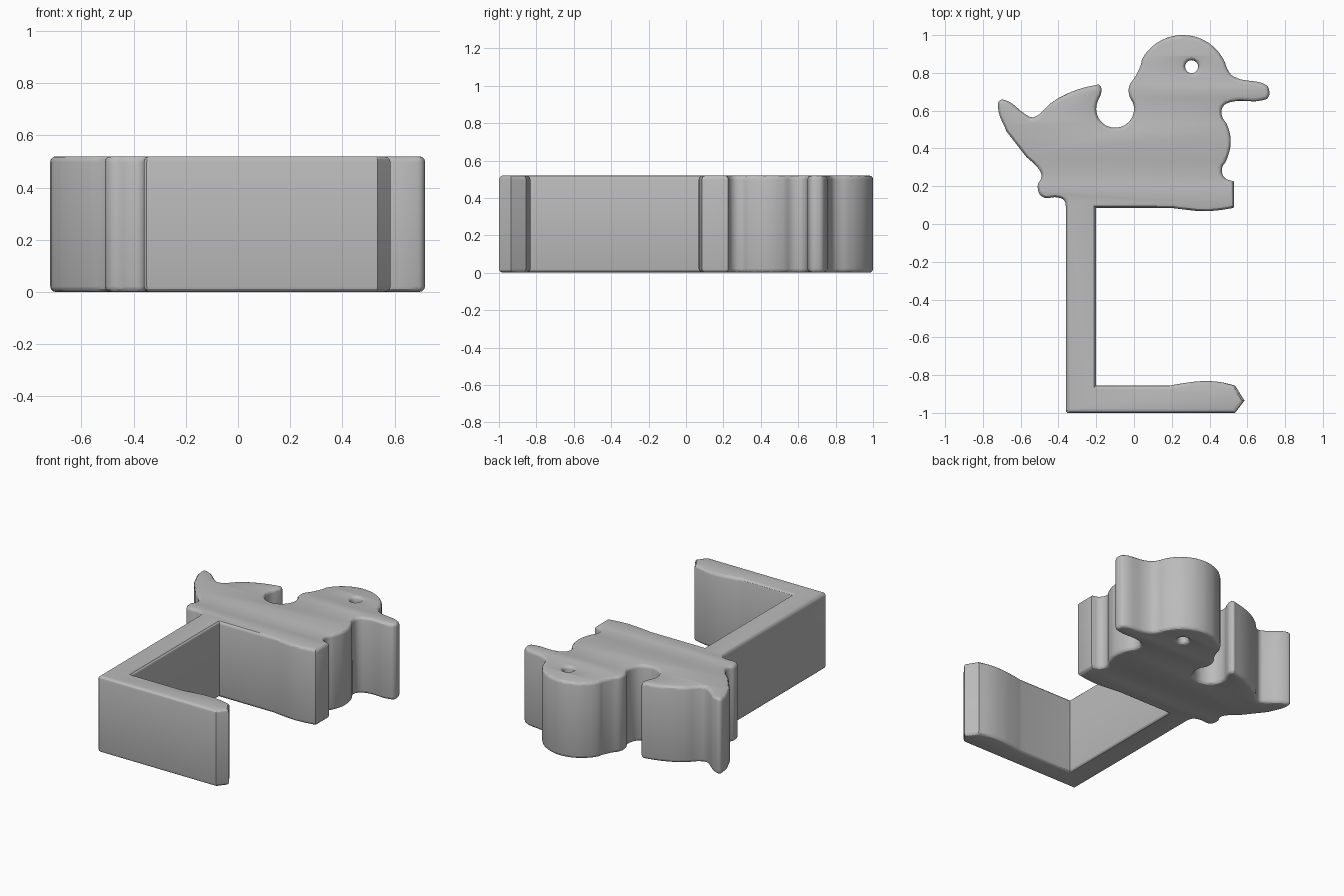
import bpy
from math import cos, sin, radians

HEIGHT = 0.52
ROUND = 0.022

cube = bpy.data.objects.get("Cube")
if cube:
    bpy.data.objects.remove(cube, do_unlink=True)


def arc(cx, cy, radius, start, end, steps):
    """Points along a circular arc, angles in degrees."""
    angles = [radians(start + (end - start) * i / steps) for i in range(steps + 1)]
    return [(cx + radius * cos(a), cy + radius * sin(a)) for a in angles]


def add_outline(curve, sections):
    """Closed outline from (handle type, points) sections."""
    points = [(kind, p) for kind, section in sections for p in section]
    spline = curve.splines.new("BEZIER")
    spline.bezier_points.add(len(points) - 1)
    for knot, (kind, (x, y)) in zip(spline.bezier_points, points):
        knot.co = (x, y, 0)
        knot.handle_left_type = knot.handle_right_type = kind
    spline.use_cyclic_u = True
    spline.resolution_u = 5


# L-shaped bracket: lower arm with its pointed tip, then the upright
lower_arm = [(-0.36, -0.99), (-0.35, -1), (0.535, -1), (0.585, -0.935), (0.535, -0.855)]
arm_swell = [(0.45, -0.836), (0.36, -0.832), (0.28, -0.84)]
inner_corners = [(0.19, -0.855), (-0.2, -0.855), (-0.2, 0.085), (0.2, 0.085)]

# Bird body: belly, breast and beak
belly = [(0.28, 0.075), (0.36, 0.068), (0.45, 0.073)]
breast_foot = [(0.525, 0.085), (0.53, 0.095), (0.53, 0.225)]
breast = [(0.48, 0.245), (0.465, 0.29), (0.49, 0.34), (0.512, 0.43),
          (0.495, 0.52), (0.465, 0.575), (0.47, 0.62), (0.51, 0.645)]
beak = [(0.68, 0.655), (0.71, 0.67), (0.715, 0.71), (0.7, 0.735),
        (0.525, 0.782), (0.5, 0.81)]

# Head, neck, round notch behind the neck
head = arc(0.258, 0.755, 0.245, 28, 150, 7)
neck = [(0.035, 0.84), (0.01, 0.785), (-0.025, 0.73), (-0.025, 0.68)]
notch = arc(-0.1, 0.61, 0.1, 10, -190, 7)

# Back, tail and rear step down to the bracket
back = [(-0.175, 0.69), (-0.172, 0.715), (-0.185, 0.737), (-0.205, 0.735),
        (-0.33, 0.7), (-0.44, 0.64), (-0.51, 0.575), (-0.54, 0.565), (-0.57, 0.578)]
tail = [(-0.68, 0.655), (-0.71, 0.655), (-0.72, 0.62)]
rump = [(-0.675, 0.49), (-0.57, 0.355)]
rear = [(-0.5, 0.285), (-0.49, 0.25), (-0.51, 0.2), (-0.487, 0.145),
        (-0.4, 0.14), (-0.37, 0.125)]

curve = bpy.data.curves.new("bird_bracket", "CURVE")
curve.dimensions = "2D"
curve.fill_mode = "BOTH"
add_outline(curve, [
    ("VECTOR", lower_arm), ("AUTO", arm_swell), ("VECTOR", inner_corners),
    ("AUTO", belly), ("VECTOR", breast_foot), ("AUTO", breast + beak + head),
    ("AUTO", neck + notch + back + tail), ("VECTOR", rump), ("AUTO", rear),
    ("VECTOR", [(-0.36, 0.09)]),
])

# Eye hole through the head
add_outline(curve, [("AUTO", arc(0.305, 0.833, 0.034, 0, -315, 7))])

# Thickness with rounded rims kept inside the outline
curve.extrude = HEIGHT / 2 - ROUND
curve.bevel_depth = ROUND
curve.bevel_resolution = 2
curve.offset = -ROUND

bracket = bpy.data.objects.new("bird_bracket", curve)
bpy.context.collection.objects.link(bracket)
bracket.location.z = HEIGHT / 2

grey = bpy.data.materials.new("plain grey")
grey.use_nodes = True
colour = (0.5, 0.5, 0.5, 1)
grey.diffuse_color = colour
grey.node_tree.nodes["Principled BSDF"].inputs["Base Color"].default_value = colour
curve.materials.append(grey)

# Solid mesh, smooth on the curves and crisp at the corners
bpy.ops.object.select_all(action="DESELECT")
bracket.select_set(True)
bpy.context.view_layer.objects.active = bracket
bpy.ops.object.convert(target="MESH")
bpy.ops.object.mode_set(mode="EDIT")
bpy.ops.mesh.select_all(action="SELECT")
bpy.ops.mesh.remove_doubles(threshold=0.0005)
bpy.ops.mesh.normals_make_consistent(inside=False)
bpy.ops.object.mode_set(mode="OBJECT")
bpy.ops.object.shade_smooth_by_angle(angle=radians(30))
